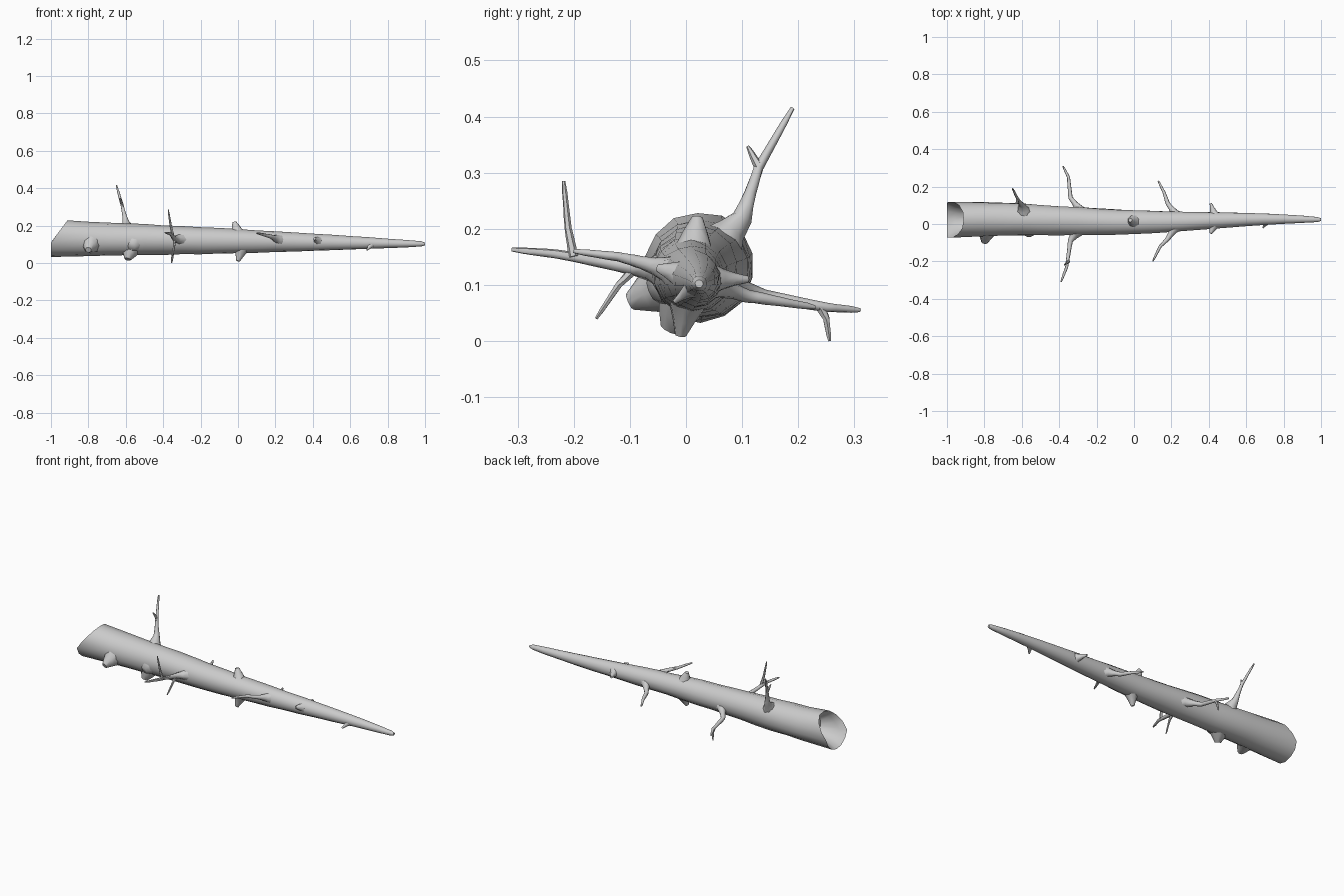
import bpy, bmesh, math, random
from mathutils import Vector

random.seed(4)
if "Cube" in bpy.data.objects:
    bpy.data.objects.remove(bpy.data.objects["Cube"])

bark = bpy.data.materials.new("grey_bark")
bark.use_nodes = True
bark.diffuse_color = (0.6, 0.6, 0.6, 1)
bark.node_tree.nodes["Principled BSDF"].inputs["Base Color"].default_value = bark.diffuse_color


def trunk_centre(x):
    """Gently wandering centre line of the trunk."""
    return Vector((x, 0.018 - 0.008 * math.cos(4 * x), 0.117 - 0.015 * x))


def trunk_radius(x):
    """Taper from the thick butt to the thin tip, slightly swollen midway."""
    return 0.056 - 0.042 * x + 0.008 * (1 - x * x)


def make_ring(bm, centre, direction, radius, sides, rough):
    """Add one slightly uneven ring of vertices across a direction."""
    across = direction.cross(Vector((0.1, 0.2, 1))).normalized()
    up = across.cross(direction).normalized()
    ring = []
    for k in range(sides):
        angle = math.tau * k / sides
        offset = across * math.cos(angle) + up * math.sin(angle)
        wobble = 1 + random.uniform(-rough, rough)
        ring.append(bm.verts.new(centre + offset * radius * wobble))
    return ring


def finish(name, bm, rings):
    """Bridge the rings, close both ends and make a smooth object."""
    for lower, upper in zip(rings, rings[1:]):
        for k in range(len(lower)):
            bm.faces.new((lower[k - 1], lower[k], upper[k], upper[k - 1]))
    bm.faces.new(rings[0])
    bm.faces.new(rings[-1])
    bmesh.ops.recalc_face_normals(bm, faces=bm.faces)
    mesh = bpy.data.meshes.new(name)
    bm.to_mesh(mesh)
    bm.free()
    mesh.materials.append(bark)
    obj = bpy.data.objects.new(name, mesh)
    bpy.context.collection.objects.link(obj)
    bpy.ops.object.select_all(action='DESELECT')
    obj.select_set(True)
    bpy.context.view_layer.objects.active = obj
    bpy.ops.object.shade_smooth_by_angle(angle=math.radians(50))


def make_trunk():
    """Start inside the hollow butt, turn over the slanted rim, run to the tip."""
    stations = [(-0.86, 0.55), (-0.96, 0.8), (-1, 1)]
    stations += [(i / 10, 1) for i in range(-8, 10)]
    stations += [(0.98, 0.9), (1, 0.5)]
    bm = bmesh.new()
    rings = []
    for x, scale in stations:
        rings.append(make_ring(bm, trunk_centre(x), Vector((1, 0, 0)),
                               trunk_radius(x) * scale, 14, 0.025))
    for vert in rings[1] + rings[2]:
        vert.co.x += 0.75 * max(0, vert.co.z - 0.11)
    finish("trunk", bm, rings)


def make_limb(name, points, thick, thin, flare=0.0, sides=8):
    """Tapered limb along a bent path, swelling by the flare width at its root."""
    path = []
    for a, b in zip(points, points[1:]):
        path += [a.lerp(b, step / 4) for step in range(4)]
    path.append(points[-1])
    bm = bmesh.new()
    rings = []
    for i, point in enumerate(path):
        ahead = path[min(i + 1, len(path) - 1)]
        behind = path[max(i - 1, 0)]
        radius = thick + (thin - thick) * i / (len(path) - 1)
        if flare:
            distance = (point - path[0]).length / flare
            radius += 0.6 * flare * math.exp(-distance * distance)
        if point == path[-1]:
            radius *= 0.7
        rings.append(make_ring(bm, point, (ahead - behind).normalized(), radius, sides, 0.05))
    finish(name, bm, rings)


make_trunk()

# Branches: where each leaves the trunk, then its bends and tip
branches = {
    "upper_branch": (-0.58, (-0.6, 0.1, 0.22), (-0.62, 0.13, 0.31), (-0.65, 0.19, 0.415)),
    "front_long_branch": (-0.27, (-0.34, -0.09, 0.13), (-0.36, -0.23, 0.155), (-0.39, -0.31, 0.163)),
    "back_long_branch": (-0.24, (-0.34, 0.14, 0.08), (-0.35, 0.25, 0.06), (-0.38, 0.31, 0.055)),
    "front_short_branch": (0.24, (0.18, -0.08, 0.14), (0.14, -0.12, 0.15), (0.1, -0.2, 0.16)),
    "back_short_branch": (0.25, (0.18, 0.11, 0.08), (0.16, 0.17, 0.07), (0.13, 0.23, 0.06)),
}
for name, (x, *bends) in branches.items():
    points = [trunk_centre(x)] + [Vector(p) for p in bends]
    make_limb(name, points, 0.015, 0.005, trunk_radius(x))

# Fine twigs growing from the branches
twigs = {
    "upper_twig": ((-0.62, 0.13, 0.31), (-0.63, 0.11, 0.347)),
    "front_rising_twig": ((-0.35, -0.2, 0.15), (-0.36, -0.21, 0.2), (-0.373, -0.218, 0.285)),
    "front_hanging_twig": ((-0.34, -0.09, 0.13), (-0.34, -0.12, 0.1), (-0.35, -0.16, 0.04)),
    "back_hanging_twig": ((-0.35, 0.24, 0.06), (-0.35, 0.25, 0.04), (-0.355, 0.256, 0)),
}
for name, points in twigs.items():
    make_limb(name, [Vector(p) for p in points], 0.009, 0.004, sides=6)

# Stubby broken knots: only the blunt ends are given, roots sit on the centre line
knots = {
    "butt_knot": (-0.8, -0.1, 0.07),
    "lower_knot": (-0.59, -0.03, 0.02),
    "side_knot": (-0.57, -0.06, 0.09),
    "top_knot": (-0.02, 0.02, 0.22),
    "under_knot": (0, -0.01, 0.01),
    "back_knot": (0.41, 0.11, 0.11),
    "front_knot": (0.41, -0.05, 0.13),
    "tip_knot": (0.69, -0.02, 0.07),
}
for name, end in knots.items():
    root_x = end[0] + 0.03
    width = trunk_radius(root_x)
    make_limb(name, [trunk_centre(root_x), Vector(end)], width * 0.3, width * 0.2, width)
